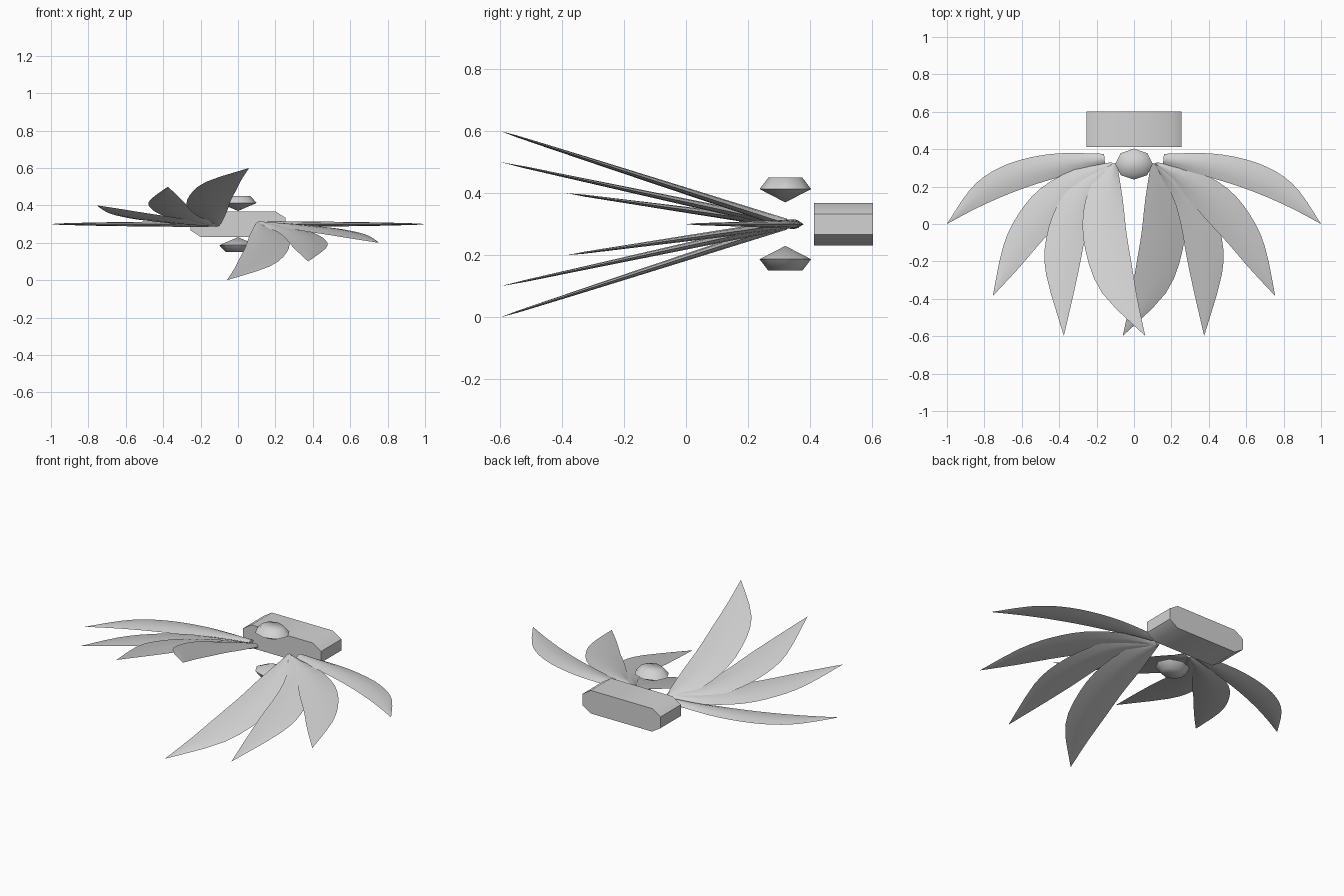
import bpy, bmesh, math

if "Cube" in bpy.data.objects:
    bpy.data.objects.remove(bpy.data.objects["Cube"])

grey = bpy.data.materials.new("light_grey")
grey.diffuse_color = (0.65, 0.65, 0.65, 1)
grey.use_nodes = True
grey.node_tree.nodes["Principled BSDF"].inputs["Base Color"].default_value = grey.diffuse_color
MID = 0.3  # height of the symmetry axis


def finish(name, bm, angle):
    bmesh.ops.remove_doubles(bm, verts=bm.verts, dist=0.0004)
    bmesh.ops.recalc_face_normals(bm, faces=bm.faces)
    me = bpy.data.meshes.new(name)
    bm.to_mesh(me)
    bm.free()
    me.materials.append(grey)
    ob = bpy.data.objects.new(name, me)
    bpy.context.collection.objects.link(ob)
    bpy.ops.object.select_all(action='DESELECT')
    ob.select_set(True)
    bpy.context.view_layer.objects.active = ob
    bpy.ops.object.shade_smooth_by_angle(angle=math.radians(angle))
    return ob


def loft(rings):
    """Skin closed rings of equal length and cap both ends."""
    bm = bmesh.new()
    vr = [[bm.verts.new(p) for p in r] for r in rings]
    n = len(rings[0])
    for a, b in zip(vr, vr[1:]):
        for i in range(n):
            j = (i + 1) % n
            bm.faces.new((a[i], a[j], b[j], b[i]))
    bm.faces.new(vr[0])
    bm.faces.new(vr[-1])
    return bm


def smooth_path(pts, sub=3):
    """Catmull-Rom samples through 2D points."""
    ext = [pts[0]] + list(pts) + [pts[-1]]
    out = []
    for k in range(len(pts) - 1):
        a, b, c, d = ext[k:k + 4]
        for s in range(sub):
            t = s / sub
            out.append(tuple(0.5 * (2 * b[i] + (c[i] - a[i]) * t
                       + (2 * a[i] - 5 * b[i] + 4 * c[i] - d[i]) * t * t
                       + (3 * b[i] - a[i] - 3 * c[i] + d[i]) * t ** 3) for i in (0, 1)))
    return out + [pts[-1]]


# Chamfered bar at the back
prof = [(-.255, .035), (-.2, .068), (.2, .068), (.255, .035),
        (.255, -.03), (.2, -.068), (-.2, -.068), (-.255, -.03)]
prof = [(x, max(-.068, min(.068, z if abs(z) > .05 else math.copysign(.033, z)))) for x, z in prof]
finish("rear_bar", loft([[(x, y, MID + z) for x, z in prof] for y in (.412, .602)]), 45)

# Two faceted knobs, above and below the middle
for name, s in (("upper_knob", 1), ("lower_knob", -1)):
    rings = []
    for r, h in ((.001, .07), (1, .113), (.66, .15)):
        rings.append([(.1 * r * math.cos(i * math.pi / 4),
                       .32 + .083 * r * math.sin(i * math.pi / 4),
                       MID + s * h) for i in range(8)])
    finish(name, loft(rings), 60)

# Blades: outer edge, inner edge (both end at the tip), tip drop
blades = [
    ([(.16, .375), (.40, .378), (.60, .345), (.76, .28), (.88, .18), (1, 0)],
     [(.155, .32), (.35, .265), (.55, .205), (.72, .14), (.87, .07), (1, 0)], 0),
    ([(.12, .33), (.32, .29), (.50, .19), (.62, .05), (.70, -.12), (.755, -.385)],
     [(.11, .31), (.25, .18), (.38, .03), (.50, -.10), (.62, -.24), (.755, -.385)], .1),
    ([(.12, .33), (.30, .24), (.41, .10), (.47, -.08), (.47, -.27), (.375, -.598)],
     [(.10, .31), (.20, .16), (.25, 0), (.28, -.17), (.32, -.36), (.375, -.598)], .2),
    ([(.13, .33), (.22, .23), (.272, .06), (.26, -.14), (.17, -.37), (-.06, -.598)],
     [(.09, .32), (.06, .13), (.04, -.05), (.01, -.23), (-.02, -.41), (-.06, -.598)], .3),
]
LENS = [(0, 0), (.25, .75), (.5, 1), (.75, .75), (1, 0), (.75, -.75), (.5, -1), (.25, -.75)]
for side, s in (("right", 1), ("left", -1)):   # left is the right turned half round the y axis
    for k, (outer, inner, drop) in enumerate(blades):
        o, n = smooth_path(outer), smooth_path(inner)
        tip_y = o[-1][1]
        rings = []
        for i, (p, q) in enumerate(zip(o, n)):
            half = .016 * (1 - i / (len(o) - 1)) ** .6
            ring = []
            for t, h in LENS:
                x, y = p[0] + (q[0] - p[0]) * t, p[1] + (q[1] - p[1]) * t
                z = -drop * (.33 - y) / (.33 - tip_y) + h * half
                ring.append((s * x, y, MID + s * z))
            rings.append(ring)
        # collapse the tip to a point, which the weld leaves as a clean fan
        bm = loft(rings)
        finish(f"{side}_blade_{k + 1}", bm, 35)
